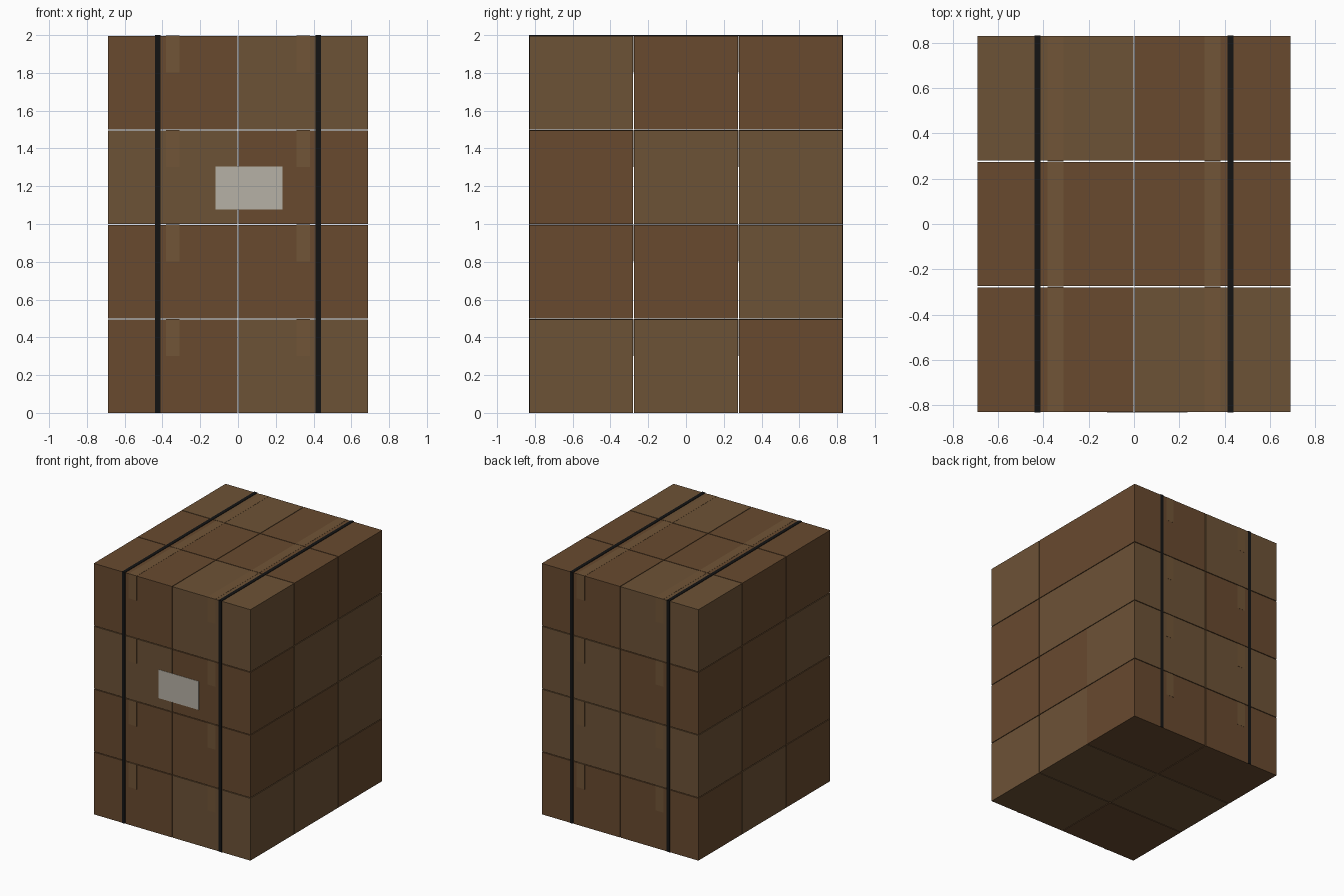
import bpy, bmesh

if "Cube" in bpy.data.objects:
    bpy.data.objects.remove(bpy.data.objects["Cube"])


def material(name, r, g, b):
    m = bpy.data.materials.new(name)
    m.diffuse_color = (r, g, b, 1)
    m.use_nodes = True
    m.node_tree.nodes["Principled BSDF"].inputs["Base Color"].default_value = m.diffuse_color
    return m


DARK = material("cardboard_dark", 0.138, 0.068, 0.028)
LIGHT = material("cardboard_light", 0.152, 0.085, 0.037)
TAPE = material("packing_tape", 0.165, 0.09, 0.038)
BLACK = material("strap_black", 0.007, 0.007, 0.007)
PAPER = material("label_paper", 0.47, 0.44, 0.38)


def build(name, blocks, mat):
    """One object made of axis-aligned blocks given as (x0, x1, y0, y1, z0, z1)."""
    bm = bmesh.new()
    for x0, x1, y0, y1, z0, z1 in blocks:
        verts = bmesh.ops.create_cube(bm, size=1)["verts"]
        bmesh.ops.scale(bm, verts=verts, vec=(x1 - x0, y1 - y0, z1 - z0))
        bmesh.ops.translate(bm, verts=verts,
                            vec=((x0 + x1) / 2, (y0 + y1) / 2, (z0 + z1) / 2))
    mesh = bpy.data.meshes.new(name)
    bm.to_mesh(mesh)
    bm.free()
    mesh.materials.append(mat)
    ob = bpy.data.objects.new(name, mesh)
    bpy.context.collection.objects.link(ob)
    return ob


# Carton size, spacing and tape thickness
W, D, H = 0.687, 0.549, 0.495
PX, PY, PZ = 0.692, 0.554, 0.5005
T = 0.001

# Shade of each carton: per column, layers from the bottom, front to back
SHADES = (("DLD", "DDL", "LDD", "DDL"),
          ("LLD", "DDL", "DLL", "LDD"))

for i in range(2):
    for k in range(4):
        for j in range(3):
            cx, cy, z = (i - 0.5) * PX, (j - 1) * PY, k * PZ
            y0, y1, top = cy - D / 2, cy + D / 2, z + H
            tag = f"{i + 1}_{j + 1}_{k + 1}"
            # Carton
            build("carton_" + tag, [(cx - W / 2, cx + W / 2, y0, y1, z, top)],
                  LIGHT if SHADES[i][k][j] == "L" else DARK)
            # Tape over the top seam, folded down front and back
            a, b = cx - 0.035, cx + 0.035
            build("tape_" + tag, [
                (a, b, y0 - T, y1 + T, top, top + T),
                (a, b, y0 - T, y0, top - 0.195, top),
                (a, b, y1, y1 + T, top - 0.195, top)], TAPE)

# Straps down the front, over the top and down the back
front, lid, s = PY + D / 2, 3 * PZ + H, 0.0035
for side, cx in (("left", -0.425), ("right", 0.425)):
    a, b = cx - 0.0135, cx + 0.0135
    build("strap_" + side, [
        (a, b, -front - s, front + s, lid, lid + s),
        (a, b, -front - s, -front, 0, lid),
        (a, b, front, front + s, 0, lid)], BLACK)

# Shipping label on the front
build("shipping_label", [(-0.12, 0.235, -front - 0.002, -front, 1.078, 1.305)], PAPER)
